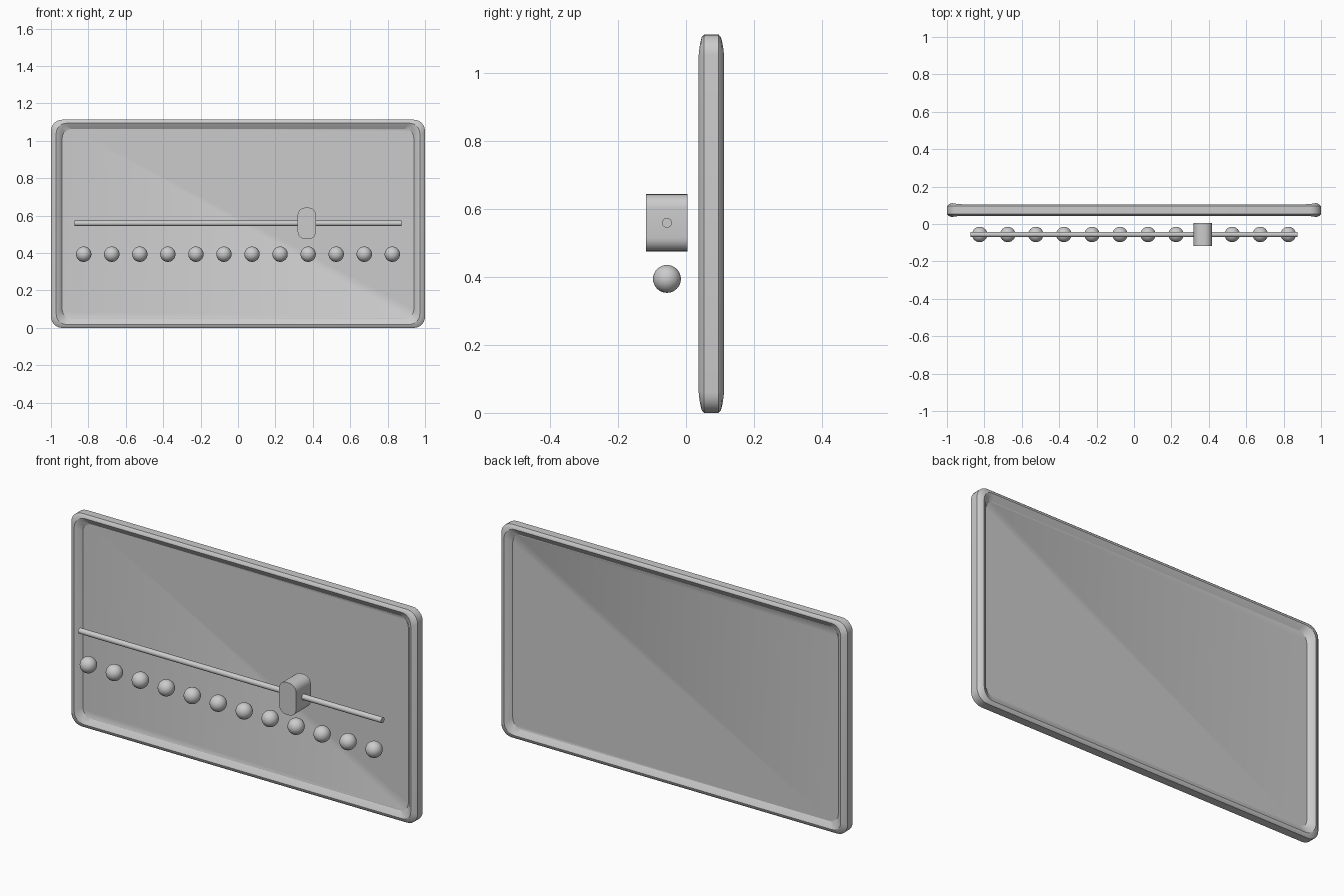
import bpy, bmesh
from math import cos, sin, pi, radians

if "Cube" in bpy.data.objects:
    bpy.data.objects.remove(bpy.data.objects["Cube"])

ZC = 0.5565   # panel centre height
YP = 0.0745   # panel centre depth
YF = -0.056   # depth of the parts in front


def rounded_rect(hx, hz, r, seg=6):
    """Points (x, z, weight) around a rounded rectangle; weight is 1 on the sides, 0 on top."""
    pts = []
    for q, (sx, sz) in enumerate([(1, 1), (-1, 1), (-1, -1), (1, -1)]):
        for i in range(seg + 1):
            t = q * pi / 2 + i / seg * pi / 2
            pts.append((sx * (hx - r) + r * cos(t), sz * (hz - r) + r * sin(t), cos(t) ** 2))
    return pts


def loft(name, loops, centre, angle=30):
    """Skin a list of loops from front to back and cap both ends."""
    bm = bmesh.new()
    rings = [[bm.verts.new(p) for p in loop] for loop in loops]
    n = len(rings[0])
    for a, b in zip(rings, rings[1:]):
        for i in range(n):
            bm.faces.new((a[i], a[(i + 1) % n], b[(i + 1) % n], b[i]))
    bm.faces.new(rings[0])
    bm.faces.new(rings[-1][::-1])
    bmesh.ops.recalc_face_normals(bm, faces=bm.faces)
    mesh = bpy.data.meshes.new(name)
    bm.to_mesh(mesh)
    bm.free()
    ob = bpy.data.objects.new(name, mesh)
    ob.location = centre
    bpy.context.collection.objects.link(ob)
    smooth(ob, angle)


def smooth(ob, angle=40):
    bpy.ops.object.select_all(action='DESELECT')
    ob.select_set(True)
    bpy.context.view_layer.objects.active = ob
    bpy.ops.object.shade_smooth_by_angle(angle=radians(angle))


# Framed panel: half width, half height, corner radius, half depth at sides, half depth at top
profile = [
    (0.940, 0.508, 0.050, 0.012, 0.012),
    (0.957, 0.526, 0.052, 0.031, 0.024),
    (0.972, 0.538, 0.055, 0.0375, 0.031),
    (0.989, 0.549, 0.058, 0.032, 0.028),
    (1.000, 0.5565, 0.060, 0.021, 0.021),
]


def panel_loop(row, side):
    hx, hz, r, ys, yt = row
    return [(x, side * (yt + (ys - yt) * w), z) for x, z, w in rounded_rect(hx, hz, r)]


loft("framed_panel",
     [panel_loop(p, -1) for p in profile] + [panel_loop(p, 1) for p in reversed(profile)],
     (0, YP, ZC))

# Slider knob
loft("slider_knob",
     [[(x, y, z) for x, z, _ in rounded_rect(0.049, 0.084, 0.040)] for y in (-0.061, 0.061)],
     (0.368, YF, 0.559))

# Slider rail
bpy.ops.mesh.primitive_cylinder_add(vertices=24, radius=0.0145, depth=1.75,
                                    location=(0, YF, 0.559), rotation=(0, pi / 2, 0))
rail = bpy.context.object
rail.name = "slider_rail"
smooth(rail)

# Row of round buttons
for i in range(12):
    bpy.ops.mesh.primitive_uv_sphere_add(segments=32, ring_count=16, radius=0.041,
                                         location=(-0.825 + 0.15 * i, YF, 0.394))
    button = bpy.context.object
    button.name = f"round_button_{i + 1}"
    smooth(button)
